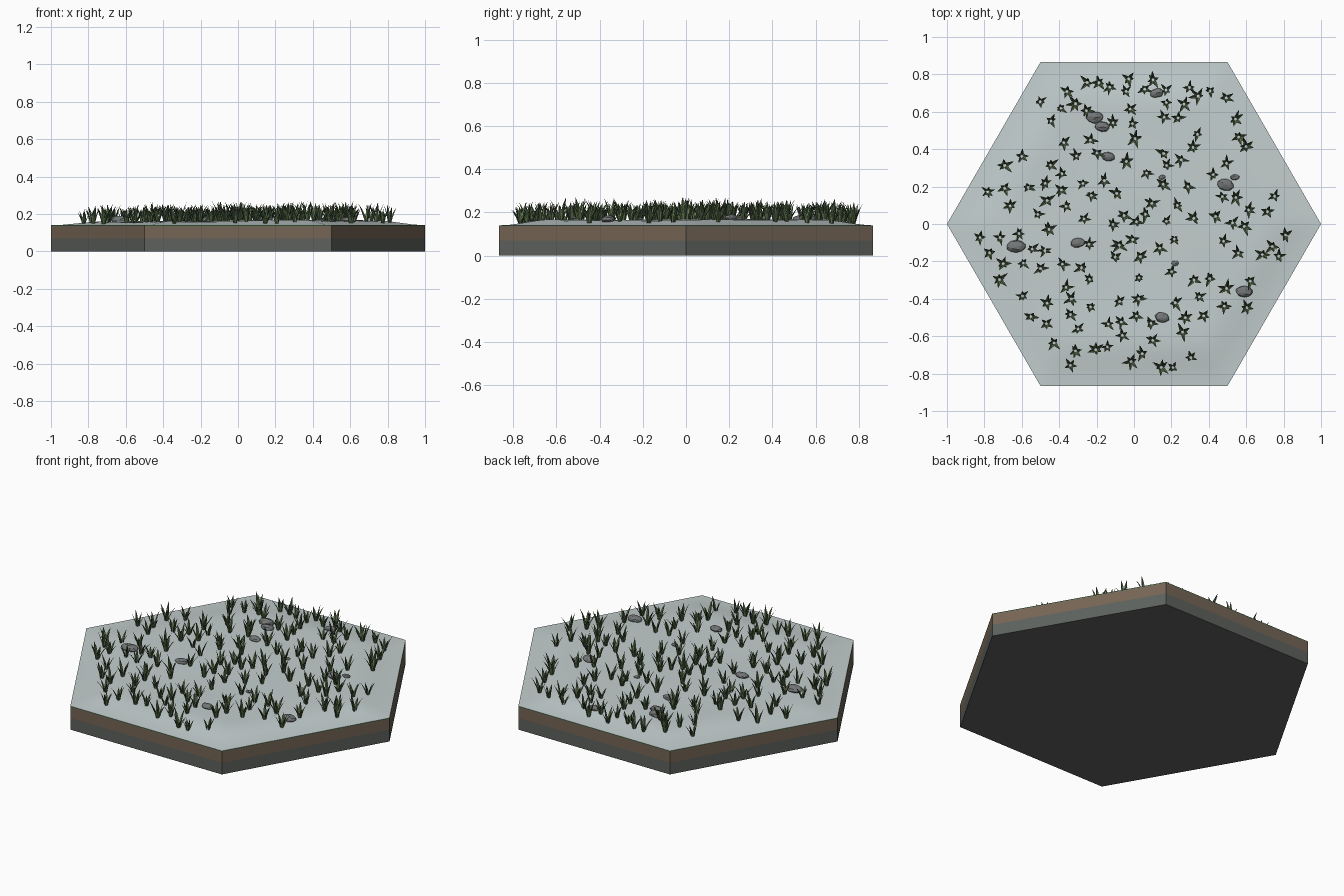
import bpy, bmesh, math, random
from mathutils import Vector, Matrix, noise

if "Cube" in bpy.data.objects:
    bpy.data.objects.remove(bpy.data.objects["Cube"])

random.seed(11)
HEX = [Vector((math.cos(math.radians(60 * i)), math.sin(math.radians(60 * i)), 0)) for i in range(6)]


def material(name, rgb):
    m = bpy.data.materials.new(name)
    m.diffuse_color = (*rgb, 1)
    m.use_nodes = True
    m.node_tree.nodes["Principled BSDF"].inputs["Base Color"].default_value = m.diffuse_color
    return m


def finish(bm, name, mat):
    me = bpy.data.meshes.new(name)
    bm.normal_update()
    bm.to_mesh(me)
    bm.free()
    me.materials.append(mat)
    ob = bpy.data.objects.new(name, me)
    bpy.context.collection.objects.link(ob)
    return ob


def hex_slab(name, z0, z1, mat):
    bm = bmesh.new()
    lo = [bm.verts.new((v.x, v.y, z0)) for v in HEX]
    hi = [bm.verts.new((v.x, v.y, z1)) for v in HEX]
    bm.faces.new(lo[::-1])
    bm.faces.new(hi)
    for i in range(6):
        j = (i + 1) % 6
        bm.faces.new((lo[i], lo[j], hi[j], hi[i]))
    return finish(bm, name, mat)


def hex_radius(x, y):
    # 0 at the centre, 1 on the hexagon edge
    return max(abs(x * math.cos(a) + y * math.sin(a))
               for a in (math.radians(30), math.radians(90), math.radians(150))) / math.cos(math.pi / 6)


def ground(x, y):
    t = min(1, max(0, (1 - hex_radius(x, y)) / 0.28))
    t = t * t * (3 - 2 * t)
    bump = noise.noise(Vector((x * 2.2, y * 2.2, 3.0)))
    return 0.14 + t * (0.024 + 0.005 * x + 0.004 * y + 0.007 * bump)


stone = material("stone", (0.11, 0.12, 0.11))
soil = material("soil", (0.18, 0.13, 0.09))
turf = material("turf", (0.10, 0.17, 0.09))
frost = material("frost", (0.55, 0.62, 0.62))
leaf = material("leaf", (0.13, 0.20, 0.08))
leaf_dark = material("leaf_dark", (0.06, 0.10, 0.05))
rock = material("rock", (0.17, 0.18, 0.18))

# Layered hexagonal base
hex_slab("stone_layer", 0, 0.07, stone)
hex_slab("soil_layer", 0.07, 0.134, soil)
hex_slab("turf_rim", 0.134, 0.14, turf)

# Gently domed surface built from concentric hexagon rings
bm = bmesh.new()
RINGS, rows = 16, []
for r in range(1, RINGS + 1):
    row = []
    for i in range(6):
        for k in range(r):
            p = HEX[i].lerp(HEX[(i + 1) % 6], k / r) * (r / RINGS)
            row.append(bm.verts.new((p.x, p.y, ground(p.x, p.y))))
    rows.append(row)
inner = [bm.verts.new((0, 0, ground(0, 0)))]
for r, row in enumerate(rows, 1):
    n, m = len(row), len(inner)
    for i in range(6):
        for k in range(r):
            a, b = row[i * r + k], row[(i * r + k + 1) % n]
            c = inner[(i * (r - 1) + k) % m]
            bm.faces.new((a, b, c))
            if k < r - 1:
                bm.faces.new((b, inner[(i * (r - 1) + k + 1) % m], c))
    inner = row
top = finish(bm, "frosted_ground", frost)
for p in top.data.polygons:
    p.use_smooth = True

# Flattened pebbles: x, y, radius
ROCKS = [(-.21, .57, .047), (-.17, .52, .04), (.12, .70, .036), (-.14, .36, .036),
         (.15, .25, .018), (.49, .21, .044), (.54, .25, .024), (-.63, -.12, .05),
         (-.30, -.10, .038), (.22, -.21, .02), (.59, -.36, .045), (.15, -.50, .039)]
bm = bmesh.new()
for x, y, r in ROCKS:
    mat = (Matrix.Translation((x, y, ground(x, y) + r * 0.18)) @ Matrix.Rotation(random.uniform(-.3, .3), 4, 'Z')
           @ Matrix.Diagonal((r, r * 0.68, r * 0.42, 1)))
    made = bmesh.ops.create_icosphere(bm, subdivisions=2, radius=1, matrix=mat)
    for v in made["verts"]:
        v.co += Vector([random.uniform(-.06, .06) * r for _ in range(3)])
finish(bm, "pebbles", rock)


# Grass blade: creased, tapering strip that bends outward
def blade(bm, base, ang, height, reach, width):
    out = Vector((math.cos(ang), math.sin(ang), 0))
    side = Vector((-out.y, out.x, 0))
    prev = None
    for t, w in ((0, 0.55), (0.35, 1.0), (0.7, 0.7)):
        c = base + out * (0.006 + reach * t ** 1.6) + Vector((0, 0, height * t))
        cur = [bm.verts.new(c + side * width * w), bm.verts.new(c + out * width * 0.4 * w),
               bm.verts.new(c - side * width * w)]
        if prev:
            for k in range(2):
                f = bm.faces.new((prev[k], prev[k + 1], cur[k + 1], cur[k]))
                f.material_index = k
        prev = cur
    tip = bm.verts.new(base + out * (0.006 + reach) + Vector((0, 0, height)))
    for k in range(2):
        f = bm.faces.new((prev[k], prev[k + 1], tip))
        f.material_index = k


# Scatter the tufts, keeping them off the rim and the pebbles
bm = bmesh.new()
spots, tries = [], 0
while len(spots) < 145 and tries < 20000:
    tries += 1
    x, y = random.uniform(-.85, .85), random.uniform(-.78, .78)
    if hex_radius(x, y) > 0.9 or math.hypot(x, y) > 0.84:
        continue
    if any(math.hypot(x - a, y - b) < 0.062 for a, b in spots):
        continue
    if any(math.hypot(x - a, y - b) < r + 0.01 for a, b, r in ROCKS):
        continue
    spots.append((x, y))
    base = Vector((x, y, ground(x, y) - 0.005))
    spin, size = random.uniform(0, math.tau), random.uniform(0.85, 1.15)
    count = random.choice((5, 5, 6))
    for i in range(count):
        blade(bm, base, spin + math.tau * i / count + random.uniform(-.35, .35),
              size * random.uniform(0.06, 0.098), size * random.uniform(0.018, 0.046), 0.0085 * size)
grass = finish(bm, "grass_tufts", leaf)
grass.data.materials.append(leaf_dark)
